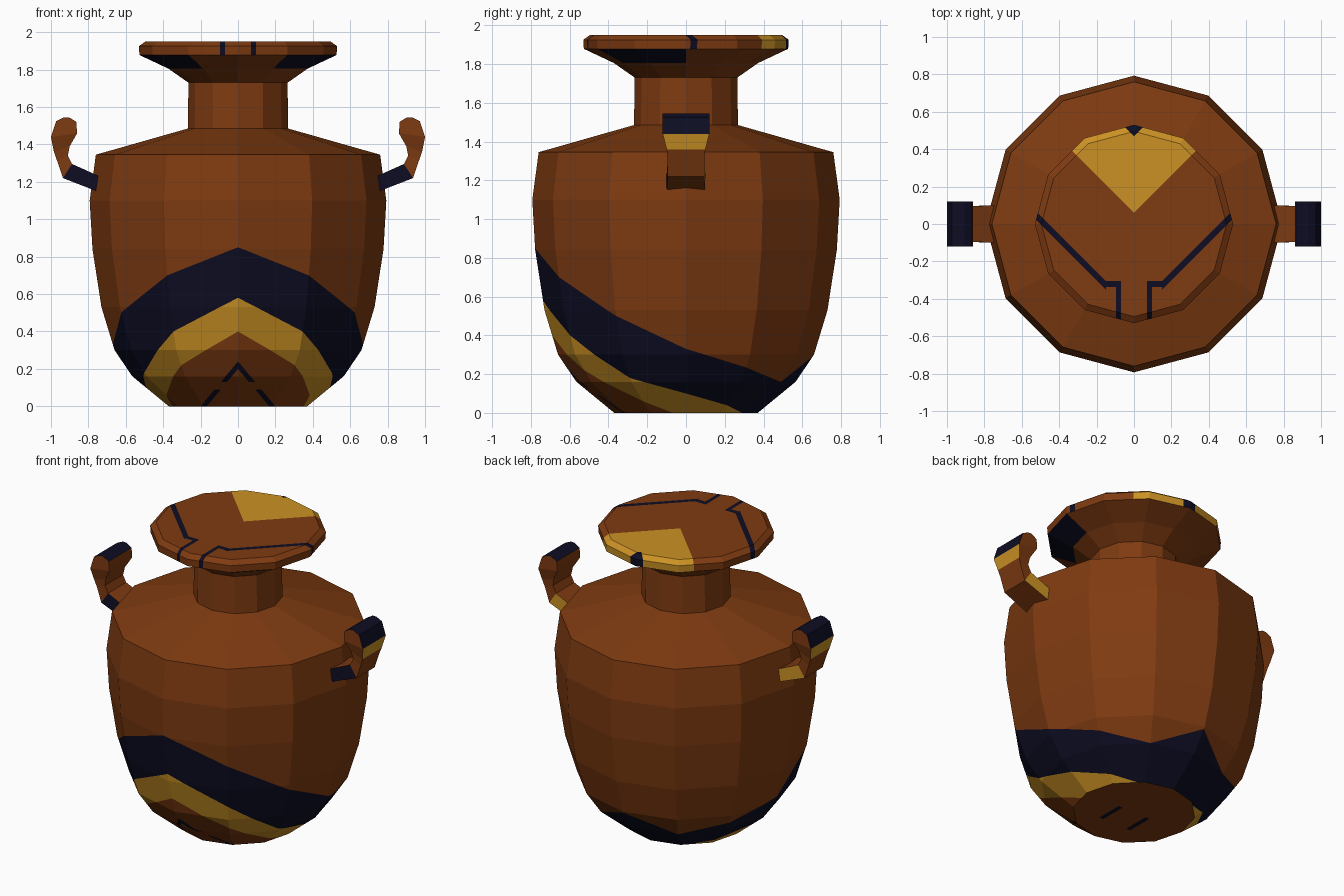
import bpy, bmesh, math
from mathutils import Vector

if "Cube" in bpy.data.objects:
    bpy.data.objects.remove(bpy.data.objects["Cube"])

SIDES = 12
STEP = 2 * math.pi / SIDES


def material(name, rgb):
    m = bpy.data.materials.new(name)
    m.diffuse_color = (*rgb, 1)
    m.use_nodes = True
    m.node_tree.nodes["Principled BSDF"].inputs["Base Color"].default_value = m.diffuse_color
    return m


MATS = [material("terracotta", (0.21, 0.043, 0.0055)),
        material("dark navy", (0.004, 0.004, 0.017)),
        material("ochre yellow", (0.60, 0.285, 0.018))]
BROWN, NAVY, OCHRE = 0, 1, 2


def finish(bm, name):
    me = bpy.data.meshes.new(name)
    bm.to_mesh(me)
    bm.free()
    for m in MATS:
        me.materials.append(m)
    ob = bpy.data.objects.new(name, me)
    bpy.context.collection.objects.link(ob)
    return ob


def lathe(profile, cap_bottom=False, cap_top=False):
    """Twelve-sided turned surface from (radius, height) points."""
    bm = bmesh.new()
    rings = [[bm.verts.new((r * math.sin(i * STEP), -r * math.cos(i * STEP), z))
              for i in range(SIDES)] for r, z in profile]
    for a, b in zip(rings, rings[1:]):
        for i in range(SIDES):
            j = (i + 1) % SIDES
            bm.faces.new((a[i], a[j], b[j], b[i]))
    if cap_bottom:
        bm.faces.new(rings[0][::-1])
    if cap_top:
        bm.faces.new(rings[-1])
    bm.normal_update()
    return bm


def cut(bm, test, co, no):
    """Cut the faces passing the test along a plane."""
    faces = [f for f in bm.faces if test(f)]
    geom = set(faces)
    for f in faces:
        geom.update(f.edges)
        geom.update(f.verts)
    bmesh.ops.bisect_plane(bm, geom=list(geom), dist=1e-5, plane_co=co, plane_no=no)


def sector(f):
    """Facet number counted from the front (0) to the back (5), and side."""
    c = f.calc_center_median()
    return min(5, int(math.atan2(abs(c.x), -c.y) / STEP)), (1 if c.x > 0 else -1)


# ---- body with painted wave bands
PROFILE = [(0.37, 0), (0.565, 0.16), (0.66, 0.30), (0.73, 0.53), (0.778, 0.84),
           (0.793, 1.10), (0.76, 1.345), (0.268, 1.485)]
# band heights at every corner from front to back
BANDS = [[0.85, 0.70, 0.50, 0.33, 0.235, 0.16, 0.29],
         [0.58, 0.40, 0.18, 0.10, 0.04, -0.01, -0.01],
         [0.40, 0.22, 0.06, -0.03, -0.05, -0.05, -0.05]]


def radius(z):
    for (r0, z0), (r1, z1) in zip(PROFILE, PROFILE[1:]):
        if z <= z1:
            return r0 + (r1 - r0) * max(0, (z - z0) / (z1 - z0))


def band_plane(band, k, side):
    pts = []
    for i in (k, k + 1):
        z = band[i]
        pts.append(Vector((side * radius(z) * math.sin(i * STEP),
                           -radius(z) * math.cos(i * STEP), z)))
    c = Vector((0, 0, (pts[0].z + pts[1].z) / 2))
    n = (pts[0] - c).cross(pts[1] - c).normalized()
    return c, (n if n.z > 0 else -n)


def is_base(f):
    return f.normal.z < -0.95


bm = lathe(PROFILE, cap_bottom=True)
for side in (1, -1):
    for k in range(6):
        for band in BANDS:
            co, no = band_plane(band, k, side)
            cut(bm, lambda f: not is_base(f) and sector(f) == (k, side)
                and f.calc_center_median().z < 1.1, co, no)
    # small broken chevron low on the front
    low = lambda f: (not is_base(f) and sector(f)[0] < 2 and sector(f)[1] == side
                     and f.calc_center_median().z < 0.4)
    for z in (0.20, 0.24):
        cut(bm, low, (0, 0, z), (1.2 * side, 0, 1))
    for z in (0.09, 0.13):
        cut(bm, low, (0, 0, z), (0, 0, 1))
# two short strokes under the base
for x in (-0.12, -0.09, 0.09, 0.12):
    cut(bm, is_base, (x, 0, 0), (1, 0, 0))
for y in (-0.18, 0.0):
    cut(bm, is_base, (0, y, 0), (0, 1, 0))

bm.normal_update()
for f in bm.faces:
    c = f.calc_center_median()
    if is_base(f):
        f.material_index = NAVY if 0.09 < abs(c.x) < 0.12 and -0.18 < c.y < 0 else BROWN
        continue
    k, side = sector(f)
    below = 0
    for band in BANDS:
        co, no = band_plane(band, k, side)
        below += (c - co).dot(no) < 0
    f.material_index = (BROWN, NAVY, OCHRE, BROWN)[below]
    if below == 3 and k < 2 and 0.20 < 1.2 * abs(c.x) + c.z < 0.24 and not 0.09 < c.z < 0.13:
        f.material_index = NAVY
finish(bm, "body")

# ---- neck
finish(lathe([(0.268, 1.485), (0.265, 1.73)]), "neck")

# ---- flared lip with closed painted top
bm = lathe([(0.265, 1.73), (0.372, 1.805), (0.527, 1.878), (0.53, 1.925), (0.495, 1.95)],
           cap_top=True)
upper = lambda f: f.calc_center_median().z > 1.885
cut(bm, upper, (0, 0, 0), (1, 0, 0))
for s in (1, -1):
    half = lambda f: upper(f) and f.calc_center_median().x * s > 0
    for y in (0.06, 0.47, -0.455, -0.50):
        cut(bm, half, (0, y, 0), (-s, 1, 0))
    for x in (0.07, 0.095, 0.15):
        cut(bm, half, (s * x, 0, 0), (1, 0, 0))
    for y in (-0.305, -0.338):
        cut(bm, half, (0, y, 0), (0, 1, 0))
for f in bm.faces:
    c = f.calc_center_median()
    ax = abs(c.x)
    if upper(f):
        d = c.y - ax
        stripe = 0.07 < ax < 0.095 and c.y < -0.305
        link = 0.07 < ax < 0.15 and -0.338 < c.y < -0.305
        diagonal = -0.50 < d < -0.455 and ax > 0.15
        if d > 0.47 or stripe or link or diagonal:
            f.material_index = NAVY
        elif d > 0.06:
            f.material_index = OCHRE
    elif c.z > 1.82 and sector(f)[0] in (1, 2):
        f.material_index = NAVY     # dark patches under the lip
finish(bm, "lip")

# ---- upturned handles: inner point, outer point, half width
SECTIONS = [((0.73, 1.225), (0.73, 1.14), 0.10),
            ((0.887, 1.295), (0.936, 1.22), 0.095),
            ((0.91, 1.34), (0.968, 1.315), 0.095),
            ((0.90, 1.39), (0.984, 1.36), 0.10),
            ((0.86, 1.46), (1.0, 1.44), 0.12),
            ((0.865, 1.522), (0.972, 1.525), 0.12),
            ((0.905, 1.545), (0.93, 1.545), 0.12)]


def handle(name, s):
    bm = bmesh.new()
    loops = []
    for (xi, zi), (xo, zo), w in SECTIONS:
        loops.append([bm.verts.new(p) for p in ((s * xi, -w, zi), (s * xo, -w, zo),
                                                (s * xo, w, zo), (s * xi, w, zi))])
    # face order in each segment: front, outer, back, inner
    paint = {(0, 0): NAVY, (0, 2): OCHRE, (3, 1): OCHRE, (4, 1): NAVY,
             (5, 1): NAVY, (5, 3): NAVY}
    for k, (a, b) in enumerate(zip(loops, loops[1:])):
        for i in range(4):
            j = (i + 1) % 4
            f = bm.faces.new((a[i], a[j], b[j], b[i]))
            f.material_index = paint.get((k, i), BROWN)
    bm.faces.new(loops[0])
    bm.faces.new(loops[-1]).material_index = NAVY
    bmesh.ops.recalc_face_normals(bm, faces=bm.faces[:])
    finish(bm, name)


handle("right_handle", 1)
handle("left_handle", -1)
